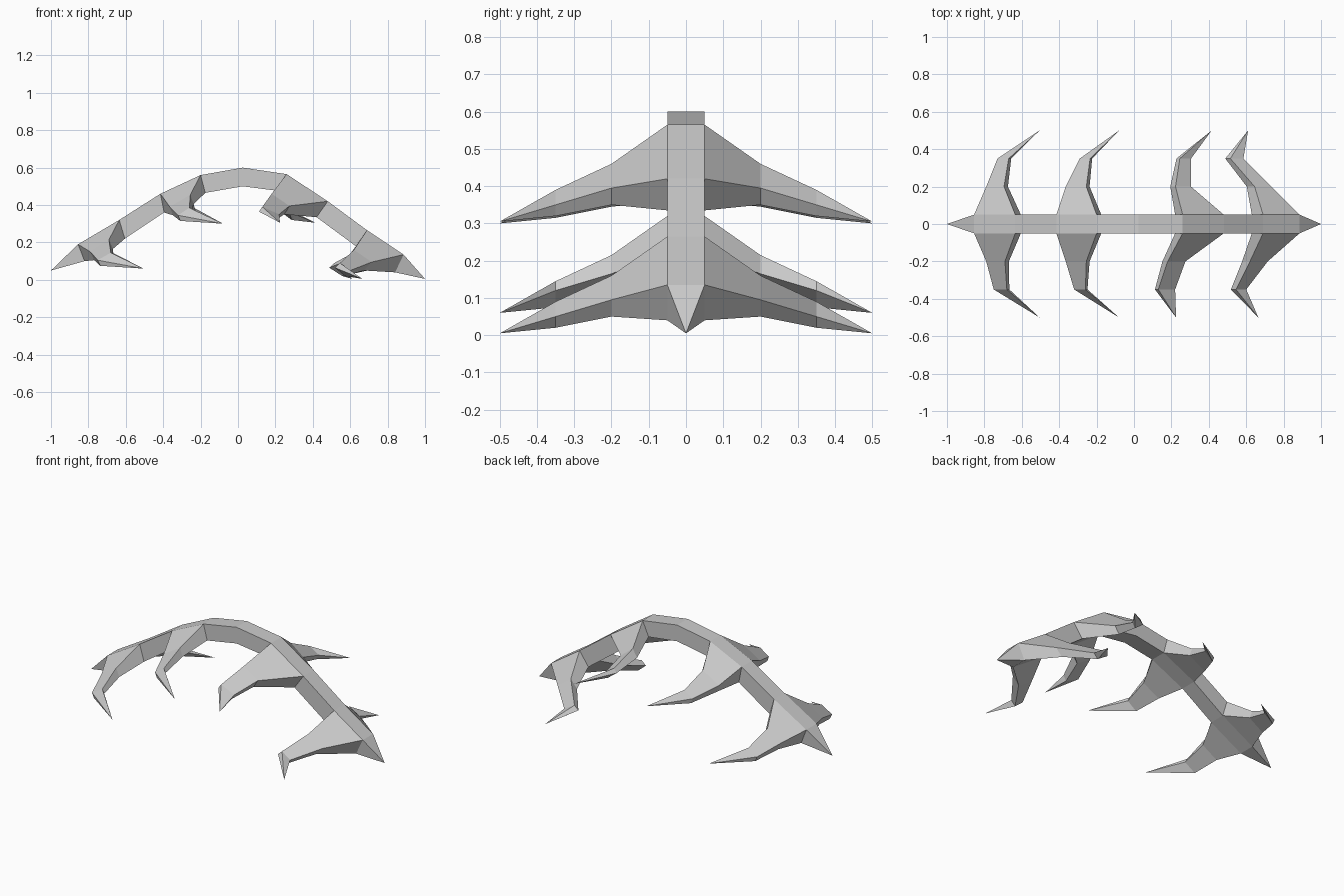
import bpy
import bmesh

if "Cube" in bpy.data.objects:
    bpy.data.objects.remove(bpy.data.objects["Cube"], do_unlink=True)

bone = bpy.data.materials.new("grey_bone")
bone.use_nodes = True
grey = (0.6, 0.6, 0.6, 1)
bone.diffuse_color = grey
shader = next(n for n in bone.node_tree.nodes if n.type == "BSDF_PRINCIPLED")
shader.inputs["Base Color"].default_value = grey


def make_object(name, bm):
    bmesh.ops.remove_doubles(bm, verts=bm.verts, dist=0.0001)
    bmesh.ops.recalc_face_normals(bm, faces=bm.faces)
    mesh = bpy.data.meshes.new(name)
    bm.to_mesh(mesh)
    bm.free()
    mesh.materials.append(bone)
    obj = bpy.data.objects.new(name, mesh)
    bpy.context.collection.objects.link(obj)
    return obj


def skin(bm, first, second, skip=()):
    """Join two four-cornered rings with quads, leaving out the skipped sides."""
    for i in range(4):
        j = (i + 1) % 4
        if i not in skip:
            bm.faces.new((first[i], first[j], second[j], second[i]))


def cap(bm, ring, point):
    tip = bm.verts.new(point)
    for i in range(4):
        bm.faces.new((ring[i], ring[(i + 1) % 4], tip))


# Arched spine: upper and lower edge of each square ring
half = 0.05
upper = [(-.855, .19), (-.635, .32), (-.415, .46), (-.2, .56), (.025, .6),
         (.26, .565), (.48, .42), (.69, .265), (.885, .135)]
lower = [(-.82, .1), (-.605, .22), (-.395, .36), (-.175, .465), (.025, .5),
         (.22, .475), (.42, .335), (.63, .18), (.84, .04)]
rib_segments = {"first": 0, "second": 2, "third": 5, "fourth": 7}

bm = bmesh.new()
rings = []
for (ux, uz), (lx, lz) in zip(upper, lower):
    corners = ((ux, -half, uz), (ux, half, uz), (lx, half, lz), (lx, -half, lz))
    rings.append([bm.verts.new(c) for c in corners])
for k in range(len(rings) - 1):
    # The sides stay open where ribs grow out
    skin(bm, rings[k], rings[k + 1], (1, 3) if k in rib_segments.values() else ())
cap(bm, rings[0], (-1, 0, .05))
cap(bm, rings[-1], (1, 0, .005))
make_object("spine", bm)

# Ribs: drop of each corner below the higher spine corner, in the order
# upper high, upper low, lower low, lower high
stations = [(0.2, 0.7, (.105, .17, .215, .155)),
            (0.35, 0.45, (.175, .215, .245, .2))]
tip_drop = 0.26


def make_rib(name, segment, side, xs):
    """xs holds the high and low corner x at both stations, then the tip x."""
    high, low = segment, segment + 1
    if upper[high][1] < upper[low][1]:
        high, low = low, high
    top = upper[high][1]
    lean = lower[high][0] - upper[high][0]
    bm = bmesh.new()
    base = (upper[high], upper[low], lower[low], lower[high])
    ring = [bm.verts.new((x, side * half, z)) for x, z in base]
    for n, (y, taper, drops) in enumerate(stations):
        a, b = xs[2 * n], xs[2 * n + 1]
        shift = lean * taper
        row = (a, b, b + shift, a + shift)
        new = [bm.verts.new((x, side * y, top - d)) for x, d in zip(row, drops)]
        skin(bm, ring, new)
        ring = new
    cap(bm, ring, (xs[-1], side * 0.5, top - tip_drop))
    make_object(name, bm)


front = {"first": (-.69, -.79, -.68, -.75, -.505),
         "second": (-.255, -.365, -.26, -.32, -.08),
         "third": (.18, .275, .13, .22, .225),
         "fourth": (.62, .715, .545, .6, .665)}
back = {"first": (-.695, -.79, -.67, -.73, -.505),
        "second": (-.255, -.365, -.235, -.29, -.08),
        "third": (.222, .305, .245, .305, .415),
        "fourth": (.645, .735, .515, .585, .61)}

for order, segment in rib_segments.items():
    make_rib("front_rib_" + order, segment, -1, front[order])
    make_rib("back_rib_" + order, segment, 1, back[order])
